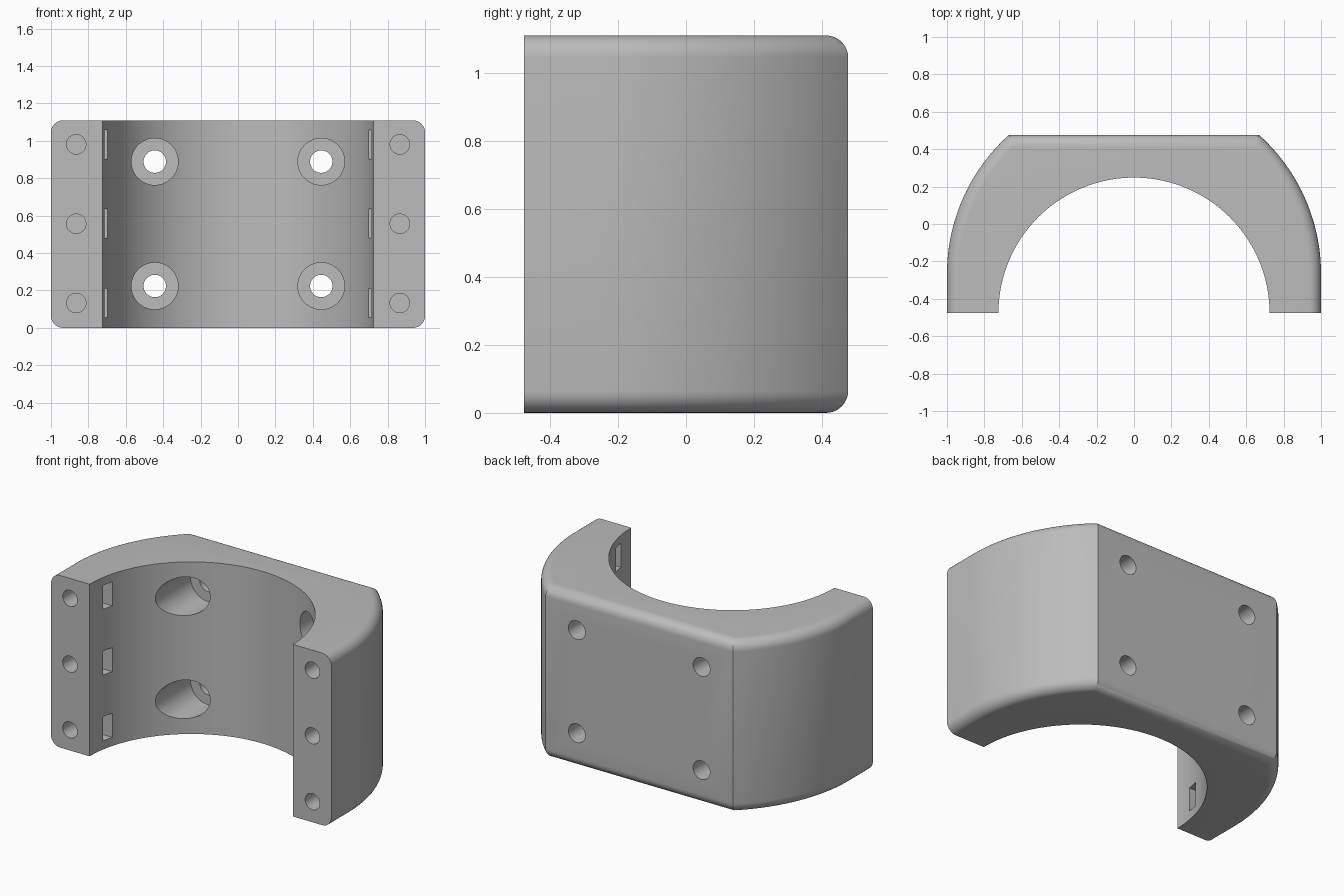
import bpy, bmesh
from math import sin, cos, pi, asin, acos
from mathutils import Matrix, Vector

if "Cube" in bpy.data.objects:
    bpy.data.objects.remove(bpy.data.objects["Cube"])

HEIGHT = 1.11
FRONT, BACK = -0.477, 0.477
BORE = 0.725            # inner radius
ARC_Y = -0.267          # centre of the outer side arcs, radius 1
FILLET = 0.065

grey = bpy.data.materials.new("grey plastic")
grey.use_nodes = True
colour = (0.5, 0.5, 0.5, 1)
grey.diffuse_color = colour
grey.node_tree.nodes["Principled BSDF"].inputs["Base Color"].default_value = colour


def make_object(name, bm):
    bmesh.ops.recalc_face_normals(bm, faces=bm.faces)
    mesh = bpy.data.meshes.new(name)
    bm.to_mesh(mesh)
    bm.free()
    mesh.materials.append(grey)
    obj = bpy.data.objects.new(name, mesh)
    bpy.context.collection.objects.link(obj)
    return obj


# Clamp body: arch profile, extruded upwards
end = asin(BACK - ARC_Y)
side = [(cos(end * i / 24), ARC_Y + sin(end * i / 24)) for i in range(25)]
outer = [(1, FRONT)] + side + [(-x, y) for x, y in reversed(side)] + [(-1, FRONT)]
inner = [(-BORE * cos(pi * i / 72), FRONT + BORE * sin(pi * i / 72)) for i in range(73)]

bm = bmesh.new()
base = bm.faces.new([bm.verts.new((x, y, 0)) for x, y in outer + inner])
top = bmesh.ops.extrude_face_region(bm, geom=[base])["geom"]
bmesh.ops.translate(bm, vec=(0, 0, HEIGHT),
                    verts=[g for g in top if isinstance(g, bmesh.types.BMVert)])
bmesh.ops.recalc_face_normals(bm, faces=bm.faces)


# Round only the outer rims at the top and bottom
def on_outer_rim(edge):
    a, b = (v.co for v in edge.verts)
    if abs(a.z - b.z) > 0.01 or (a.y < FRONT + 0.001 and b.y < FRONT + 0.001):
        return False
    return all((Vector((p.x, p.y - FRONT)).length > BORE + 0.01) for p in (a, b))


bmesh.ops.bevel(bm, geom=[e for e in bm.edges if on_outer_rim(e)], offset=FILLET,
                segments=8, profile=0.5, affect='EDGES', clamp_overlap=False)
body = make_object("clamp_body", bm)


def cut(cutter):
    cutter.hide_render = True
    mod = body.modifiers.new("cut", 'BOOLEAN')
    mod.operation = 'DIFFERENCE'
    mod.solver = 'EXACT'
    mod.object = cutter
    bpy.ops.object.modifier_apply(modifier=mod.name)
    bpy.data.objects.remove(cutter)


def drill(x, z, radius, y0, y1, sides=40):
    """Cut a straight hole along y."""
    bm = bmesh.new()
    place = Matrix.Translation((x, (y0 + y1) / 2, z)) @ Matrix.Rotation(pi / 2, 4, 'X')
    bmesh.ops.create_cone(bm, cap_ends=True, segments=sides, radius1=radius,
                          radius2=radius, depth=y1 - y0, matrix=place)
    cut(make_object("hole_cutter", bm))


def slot(x0, x1, y0, y1, z, height):
    bm = bmesh.new()
    place = (Matrix.Translation(((x0 + x1) / 2, (y0 + y1) / 2, z))
             @ Matrix.Diagonal((abs(x1 - x0), y1 - y0, height, 1)))
    bmesh.ops.create_cube(bm, size=1, matrix=place)
    cut(make_object("slot_cutter", bm))


bpy.context.view_layer.objects.active = body
body.select_set(True)

for s in (-1, 1):
    # Counterbored mounting holes through the back wall
    for z in (0.224, 0.889):
        drill(s * 0.445, z, 0.125, -0.3, 0.33)
        drill(s * 0.445, z, 0.06, 0.2, 0.6)
    # Blind clamp screw holes with nut slots open to the bore
    for z in (0.133, 0.557, 0.981):
        drill(s * 0.865, z, 0.052, -0.6, -0.12)
        slot(s * 0.6, s * 0.93, -0.357, -0.283, z, 0.155)

body.select_set(True)
bpy.context.view_layer.objects.active = body
bpy.ops.object.shade_smooth_by_angle(angle=pi / 6)
